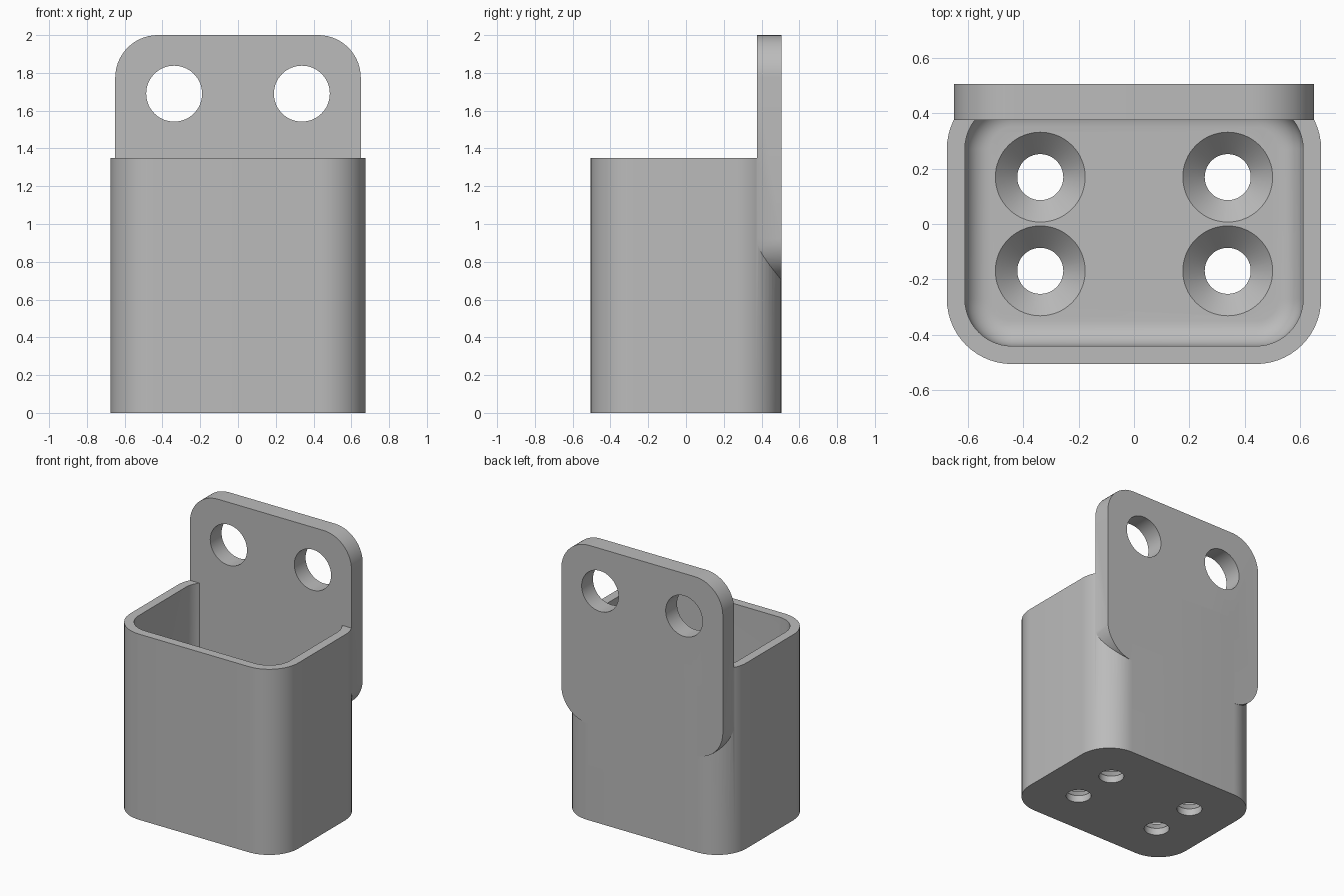
import bpy, bmesh, math
from mathutils import Matrix

cube = bpy.data.objects.get("Cube")
if cube:
    bpy.data.objects.remove(cube, do_unlink=True)

grey = bpy.data.materials.new("plain grey")
grey.use_nodes = True
tone = (0.5, 0.5, 0.5, 1)
grey.diffuse_color = tone
grey.node_tree.nodes["Principled BSDF"].inputs["Base Color"].default_value = tone


def rounded(hx, hy, r, z, steps=14):
    """Rounded rectangle outline at height z."""
    pts = []
    for q, (sx, sy) in enumerate([(1, 1), (-1, 1), (-1, -1), (1, -1)]):
        for i in range(steps + 1):
            a = math.pi / 2 * (q + i / steps)
            pts.append((sx * (hx - r) + r * math.cos(a),
                        sy * (hy - r) + r * math.sin(a), z))
    return pts


def circle(r, z, n=64):
    return [(r * math.cos(math.tau * i / n), r * math.sin(math.tau * i / n), z)
            for i in range(n)]


def loft(name, outlines, matrix=Matrix()):
    """Closed solid through stacked outlines, bottom to top."""
    bm = bmesh.new()
    rings = [[bm.verts.new(p) for p in o] for o in outlines]
    n = len(rings[0])
    for a, b in zip(rings, rings[1:]):
        for i in range(n):
            j = (i + 1) % n
            bm.faces.new((a[i], a[j], b[j], b[i]))
    bm.faces.new(rings[0][::-1])
    bm.faces.new(rings[-1])
    bm.transform(matrix)
    bmesh.ops.recalc_face_normals(bm, faces=bm.faces)
    mesh = bpy.data.meshes.new(name)
    bm.to_mesh(mesh)
    bm.free()
    mesh.materials.append(grey)
    ob = bpy.data.objects.new(name, mesh)
    bpy.context.collection.objects.link(ob)
    return ob


def combine(target, tool, operation):
    """Apply a boolean and discard the tool."""
    mod = target.modifiers.new(operation, 'BOOLEAN')
    mod.operation, mod.solver, mod.object = operation, 'EXACT', tool
    bpy.context.view_layer.objects.active = target
    bpy.ops.object.modifier_apply(modifier=mod.name)
    bpy.data.objects.remove(tool, do_unlink=True)


# Main sizes
half_x, half_y, height = 0.675, 0.505, 1.35
wall, floor, corner, fillet = 0.065, 0.13, 0.235, 0.09
plate_t, plate_half = 0.13, 0.65

# Box body
holder = loft("holder", [rounded(half_x, half_y, corner, z) for z in (0, height)])

# Cavity with a filleted floor edge
rings = []
for k in range(9):
    a = math.pi / 2 * k / 8
    inset = wall + fillet * (1 - math.sin(a))
    rings.append(rounded(half_x - inset, half_y - inset, corner - inset,
                         floor + fillet * (1 - math.cos(a))))
rings.append(rounded(half_x - wall, half_y - wall, corner - wall, height + 0.1))
combine(holder, loft("cavity", rings), 'DIFFERENCE')

# Mounting plate, flush with the back
upright = Matrix.Translation((0, half_y, 2 - plate_half)) @ Matrix.Rotation(math.pi / 2, 4, 'X')
plate = loft("back_plate", [rounded(plate_half, plate_half, 0.225, z) for z in (0, plate_t)], upright)
combine(holder, plate, 'UNION')

for sx in (-1, 1):
    # Screw holes through the plate
    place = Matrix.Translation((sx * 0.338, half_y, 1.69)) @ Matrix.Rotation(math.pi / 2, 4, 'X')
    combine(holder, loft("plate_hole", [circle(0.148, z) for z in (-0.1, 0.25)], place), 'DIFFERENCE')
    # Countersunk holes in the floor
    for sy in (-1, 1):
        place = Matrix.Translation((sx * 0.338, sy * 0.169, 0))
        profile = [(0.083, -0.1), (0.083, 0.05), (0.162, floor), (0.162, floor + 0.1)]
        combine(holder, loft("floor_hole", [circle(r, z) for r, z in profile], place), 'DIFFERENCE')

# Smooth the rounds, keep hard edges crisp
bpy.ops.object.select_all(action='DESELECT')
holder.select_set(True)
bpy.context.view_layer.objects.active = holder
bpy.ops.object.shade_smooth_by_angle(angle=math.radians(30))
